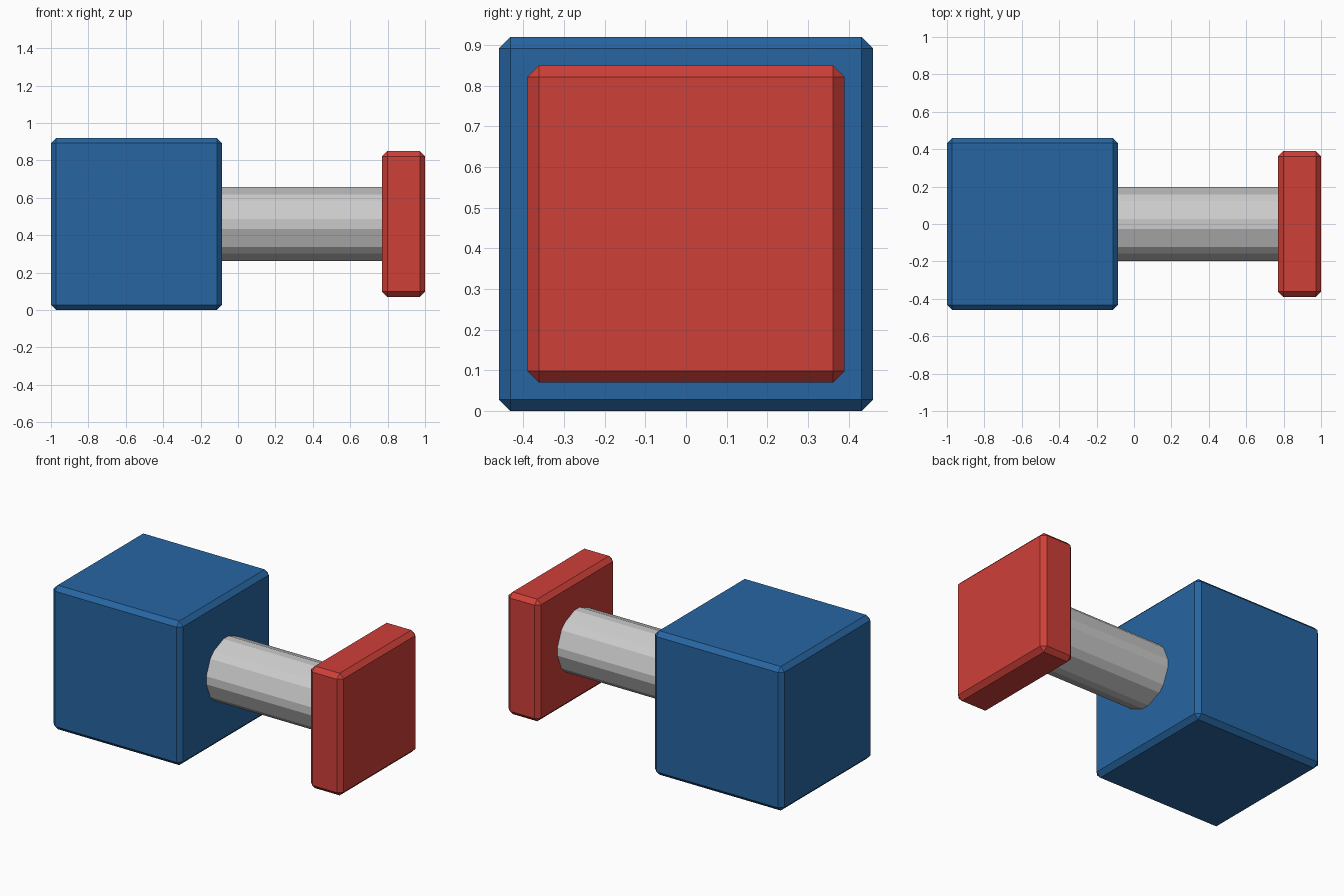
import bpy
from math import pi

if "Cube" in bpy.data.objects:
    bpy.data.objects.remove(bpy.data.objects["Cube"])

CHAMFER = 0.028
AXIS_Z = 0.46


def finish(obj, name, color=None):
    obj.name = name
    bevel = obj.modifiers.new("chamfer", "BEVEL")
    bevel.width = CHAMFER
    bevel.segments = 1
    bevel.limit_method = "ANGLE"
    if color:
        mat = bpy.data.materials.new(name + "_paint")
        mat.diffuse_color = color
        mat.use_nodes = True
        mat.node_tree.nodes["Principled BSDF"].inputs["Base Color"].default_value = mat.diffuse_color
        obj.data.materials.append(mat)


def block(name, x0, x1, side, color):
    bpy.ops.mesh.primitive_cube_add(size=1, location=((x0 + x1) / 2, 0, AXIS_Z))
    obj = bpy.context.object
    obj.scale = (x1 - x0, side, side)
    bpy.ops.object.transform_apply(location=False, rotation=False, scale=True)
    finish(obj, name, color)


# Large body and end plate
block("body_block", -1.0, -0.085, 0.92, (0.02, 0.13, 0.36, 1))
block("end_plate", 0.77, 1.0, 0.78, (0.62, 0.05, 0.04, 1))

# Octagonal connecting rod with chamfered edges, ends sunk into both blocks
x0, x1 = -0.15, 0.84
bpy.ops.mesh.primitive_cylinder_add(vertices=8, radius=0.209, depth=x1 - x0,
                                    location=((x0 + x1) / 2, 0, AXIS_Z),
                                    rotation=(0, pi / 2, 0))
finish(bpy.context.object, "connecting_rod")
